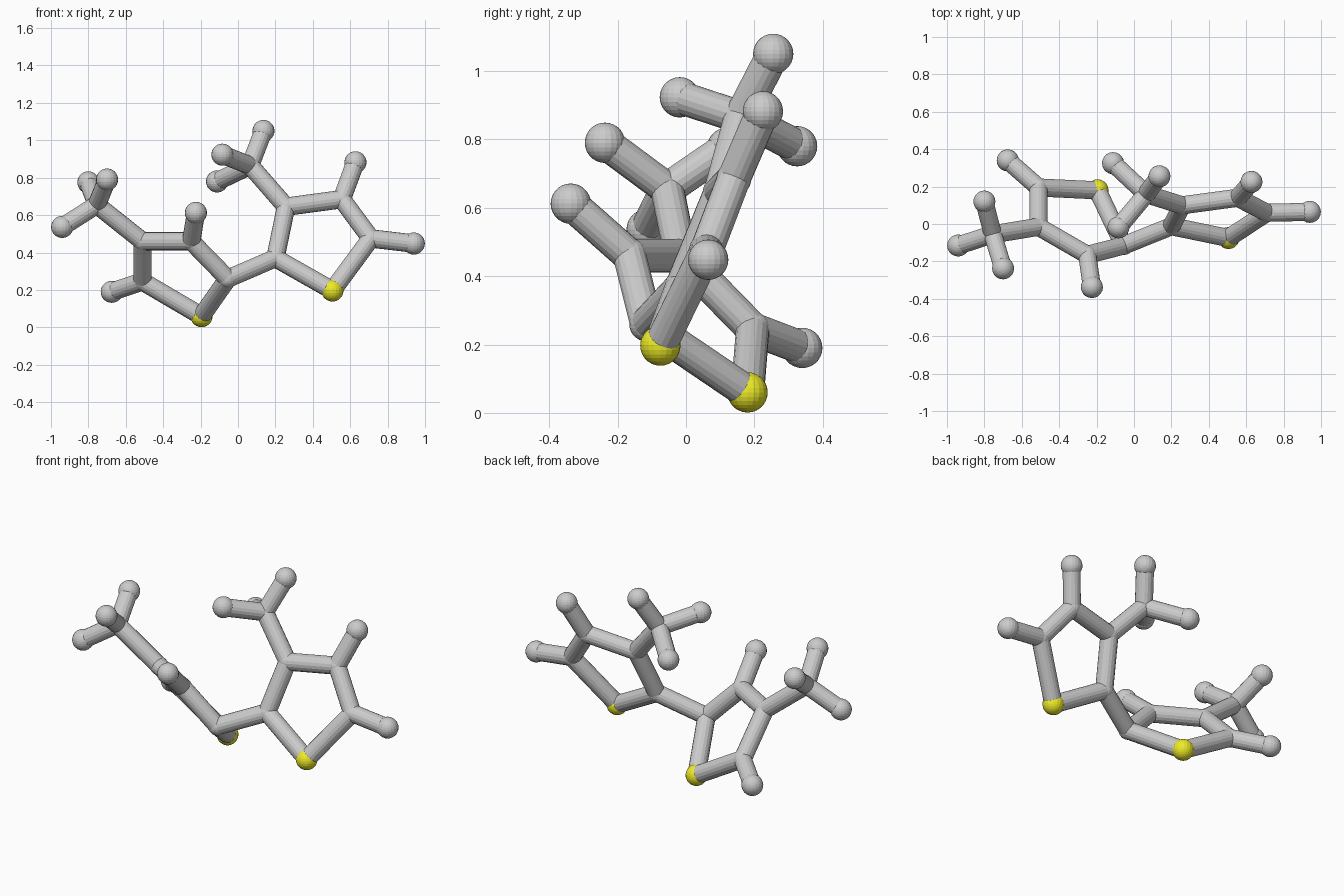
import bpy
from mathutils import Vector

if "Cube" in bpy.data.objects:
    bpy.data.objects.remove(bpy.data.objects["Cube"])

BALL, TUBE, JOINT = 0.059, 0.049, 0.051

yellow = bpy.data.materials.new("yellow")
yellow.diffuse_color = (0.85, 0.83, 0.02, 1)
yellow.use_nodes = True
yellow.node_tree.nodes["Principled BSDF"].inputs["Base Color"].default_value = yellow.diffuse_color


def ball(name, pos, r, mat=None):
    bpy.ops.mesh.primitive_uv_sphere_add(segments=20, ring_count=14, radius=r, location=pos)
    o = bpy.context.object
    o.name = name
    if mat:
        o.data.materials.append(mat)


def tube(name, a, b):
    a, b = Vector(a), Vector(b)
    d = b - a
    bpy.ops.mesh.primitive_cylinder_add(vertices=18, radius=TUBE, depth=d.length,
                                        location=(a + b) / 2)
    o = bpy.context.object
    o.name = name
    o.rotation_mode = 'QUATERNION'
    o.rotation_quaternion = d.to_track_quat('Z', 'Y')


def build_half(side, ring, ring_tips, arm_from, hub, hub_tips):
    # five-sided ring, first corner is the yellow ball
    for i, p in enumerate(ring):
        if i == 0:
            ball(f"{side}_yellow_ball", p, BALL, yellow)
        else:
            ball(f"{side}_ring_joint", p, JOINT)
        tube(f"{side}_ring_tube", p, ring[(i + 1) % 5])
    # short spokes with end balls on the ring
    for i, p in ring_tips.items():
        tube(f"{side}_spoke", ring[i], p)
        ball(f"{side}_end_ball", p, BALL)
    # three-pronged arm
    tube(f"{side}_arm", ring[arm_from], hub)
    ball(f"{side}_arm_joint", hub, JOINT)
    for p in hub_tips:
        tube(f"{side}_prong", hub, p)
        ball(f"{side}_prong_ball", p, BALL)


left = [(-0.195, 0.18, 0.06), (-0.055, -0.115, 0.26), (-0.25, -0.165, 0.46),
        (-0.51, -0.015, 0.46), (-0.51, 0.195, 0.245)]
right = [(0.505, -0.075, 0.197), (0.2, -0.012, 0.37), (0.257, 0.1, 0.645),
         (0.555, 0.14, 0.685), (0.71, 0.06, 0.475)]

build_half("left", left, {2: (-0.225, -0.337, 0.612), 4: (-0.675, 0.34, 0.19)}, 3,
           (-0.755, -0.055, 0.655),
           [(-0.94, -0.115, 0.537), (-0.70, -0.237, 0.79), (-0.80, 0.12, 0.775)])
build_half("right", right, {3: (0.628, 0.225, 0.882), 4: (0.94, 0.065, 0.448)}, 2,
           (0.065, 0.16, 0.865),
           [(0.136, 0.255, 1.05), (-0.083, -0.018, 0.923), (-0.112, 0.325, 0.78)])

# bridge between the two rings
tube("bridge", left[1], right[1])
